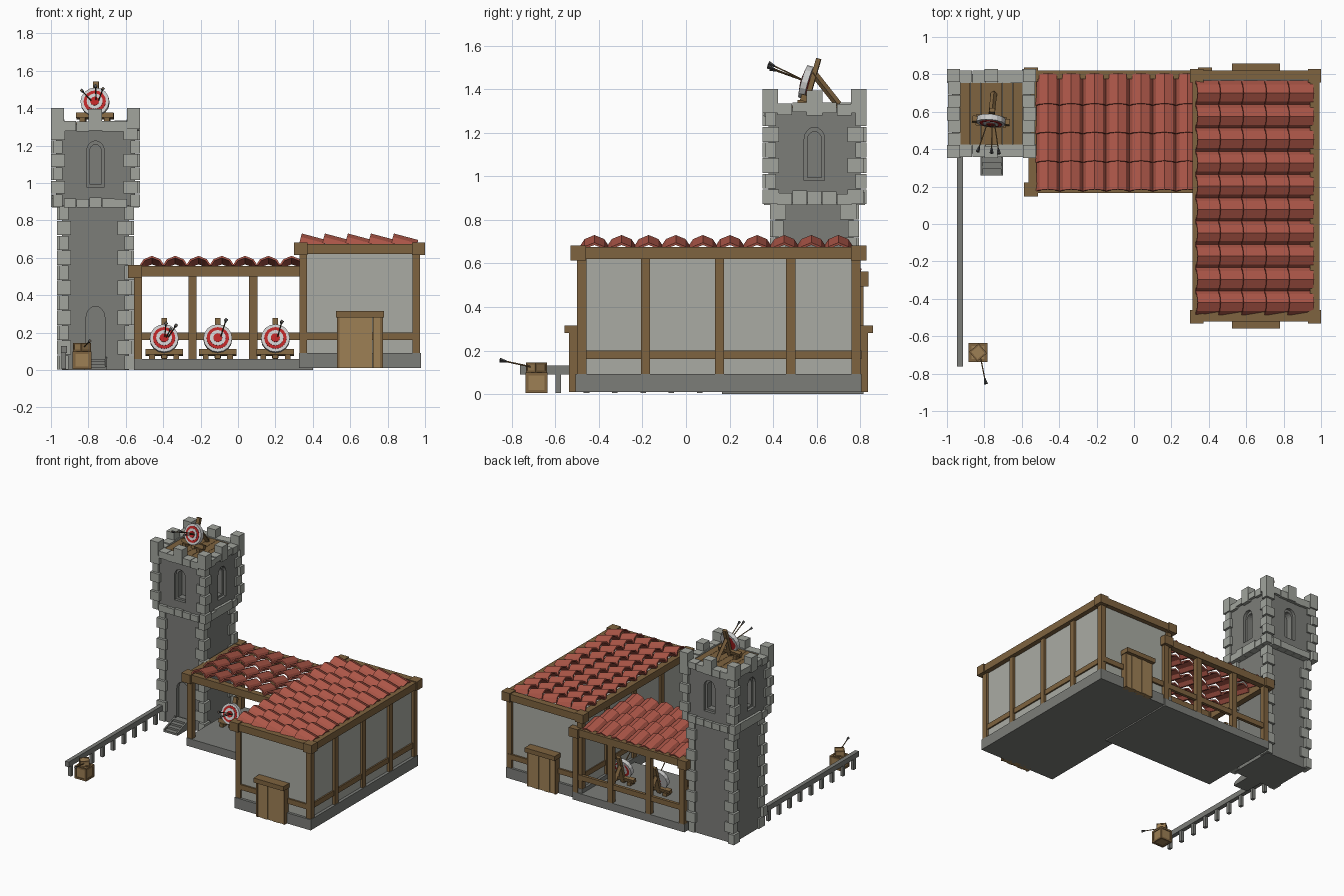
import bpy, bmesh, math, random
from mathutils import Matrix, Vector

if "Cube" in bpy.data.objects:
    bpy.data.objects.remove(bpy.data.objects["Cube"])
random.seed(4)
T, R = Matrix.Translation, Matrix.Rotation


def mat(name, r, g, b):
    m = bpy.data.materials.new(name)
    m.diffuse_color = (r, g, b, 1)
    m.use_nodes = True
    m.node_tree.nodes["Principled BSDF"].inputs["Base Color"].default_value = m.diffuse_color
    return m


WOOD = mat("timber", .21, .125, .05)
PLANK = mat("plank", .34, .215, .09)
TILE = mat("roof_tile", .42, .095, .065)
STONE = mat("dark_stone", .2, .205, .19)
LIGHT = mat("light_stone", .36, .375, .34)
WALL = mat("plaster", .40, .41, .37)
RED = mat("target_red", .5, .02, .02)
WHITE = mat("target_white", .6, .6, .58)
IRON = mat("dark_metal", .07, .07, .07)


class Part:
    """Collects simple solids into one mesh object."""
    def __init__(self, name, material, frame=Matrix()):
        self.name, self.mat, self.frame, self.bm = name, material, frame, bmesh.new()

    def box(self, x0, x1, y0, y1, z0, z1, m=Matrix()):
        s = Matrix.Diagonal((x1 - x0, y1 - y0, z1 - z0, 1))
        c = T(((x0 + x1) / 2, (y0 + y1) / 2, (z0 + z1) / 2))
        bmesh.ops.create_cube(self.bm, size=1, matrix=self.frame @ m @ c @ s)

    def rod(self, a, b, r0, r1=None, n=6):
        a, b = Vector(a), Vector(b)
        q = (b - a).to_track_quat('Z', 'Y').to_matrix().to_4x4()
        bmesh.ops.create_cone(self.bm, cap_ends=True, segments=n, radius1=r0,
                              radius2=r0 if r1 is None else r1, depth=(b - a).length,
                              matrix=self.frame @ T((a + b) / 2) @ q)

    def prism(self, pts, depth, m=Matrix()):
        # profile in local x/z, extruded along +y
        lo = [self.bm.verts.new(self.frame @ m @ Vector((x, 0, z))) for x, z in pts]
        hi = [self.bm.verts.new(self.frame @ m @ Vector((x, depth, z))) for x, z in pts]
        self.bm.faces.new(lo)
        self.bm.faces.new(hi[::-1])
        for i in range(len(pts)):
            j = (i + 1) % len(pts)
            self.bm.faces.new((lo[j], lo[i], hi[i], hi[j]))

    def done(self):
        bmesh.ops.recalc_face_normals(self.bm, faces=self.bm.faces)
        me = bpy.data.meshes.new(self.name)
        self.bm.to_mesh(me)
        self.bm.free()
        me.materials.append(self.mat)
        ob = bpy.data.objects.new(self.name, me)
        bpy.context.collection.objects.link(ob)
        return ob


def arch(hw, z0, z1):
    # pointed-round arch outline
    top = [(hw * math.cos(a), z1 - hw * 1.15 + hw * 1.15 * math.sin(a))
           for a in (math.pi * k / 8 for k in range(9))]
    return [(-hw, z0), (hw, z0)] + top


# ---- Tower ----
C = T((-.762, .59, 0))
core = Part("tower_walls", STONE, C)
core.box(-.18, .18, -.18, .18, 0, .9)
core = core.done()
head = Part("tower_head", STONE, C)
head.box(-.212, .212, -.212, .212, .88, 1.315)
head = head.done()
cut_door, cut_win = Part("door_cutter", STONE, C), Part("window_cutter", STONE, C)
cut_door.prism(arch(.05, .05, .34), .05, T((0, -.2, 0)))
for k in range(4):
    cut_win.prism(arch(.047, .98, 1.225), .04, R(k * math.pi / 2, 4, 'Z') @ T((0, -.23, 0)))
    cut_win.prism(arch(.033, .995, 1.205), .06, R(k * math.pi / 2, 4, 'Z') @ T((0, -.20, 0)))
for ob, cut in ((core, cut_door.done()), (head, cut_win.done())):
    cut.hide_render = True
    mod = ob.modifiers.new("recess", 'BOOLEAN')
    mod.operation, mod.object, mod.solver = 'DIFFERENCE', cut, 'EXACT'
    mod.use_self = True
    me = bpy.data.meshes.new_from_object(ob.evaluated_get(bpy.context.evaluated_depsgraph_get()))
    ob.modifiers.clear()
    ob.data = me
    bpy.data.objects.remove(cut)

# Corner stones, stone bands and battlements
q = Part("tower_corner_stones", LIGHT, C)
b = Part("tower_stone_bands", LIGHT, C)
mer = Part("tower_battlements", LIGHT, C)
for k in range(4):
    m = R(k * math.pi / 2, 4, 'Z')
    for z0, z1, n, out in ((.0, .88, 11, .205), (.87, 1.30, 6, .238)):
        h = (z1 - z0) / n
        for i in range(n):
            big = (i + k) % 2
            o = out if big else out - .012
            a, c = (.075, .05) if big else (.05, .075)
            q.box(-o, -o + a, -o, -o + c, z0 + i * h + .002, z0 + (i + 1) * h - .002, m)
    for i in range(5):
        x = -.17 + i * .068
        j = random.uniform(-.012, .012)
        b.box(x + .001, x + .067, -.232, -.15, .868, .925 + j, m)
        b.box(x + .001, x + .067, -.232, -.165, 1.285 + j, 1.335 + j / 2, m)
    mer.box(-.238, -.168, -.238, -.168, 1.29, 1.40, m)
    mer.box(-.036, .036, -.238, -.172, 1.28, 1.395, m)
for p in (q, b, mer):
    p.done()
f = Part("tower_floor", WOOD, C)
for i in range(6):
    f.box(-.17 + i * .057, -.115 + i * .057, -.17, .17, 1.30, 1.325)
f.done()
s = Part("tower_steps", STONE, C)
for i in range(4):
    s.box(-.05, .05, -.33 + i * .035, -.17, 0, .015 * (i + 1))
for x in (-.06, .05):
    s.prism([(.33, 0), (.33, .02), (.19, .07), (.17, 0)], .012, T((x, 0, 0)) @ R(-math.pi / 2, 4, 'Z'))
s.done()

# ---- Fence running out from the tower ----
f = Part("fence", STONE)
f.box(-.947, -.915, -.762, .42, .09, .13)
for i in range(9):
    y = -.73 + i * .13
    f.box(-.943, -.919, y, y + .026, .005, .1)
f.done()

# ---- Open hall ----
p = Part("hall_base", STONE)
p.box(-.556, .40, .165, .815, 0, .06)
p.done()
p = Part("hall_frame", WOOD)
for y in (.165, .775):
    p.box(-.56, .38, y, y + .045, .50, .557)
p.box(-.565, -.52, .165, .815, .50, .557)
for x in (-.555, -.265, .06, .36):
    p.box(x, x + .043, .775, .815, .06, .51)
p.box(-.555, -.512, .17, .212, .06, .51)
p.box(-.55, .38, .785, .808, .16, .2)
for x, y in ((-.55, .185), (-.55, .8), (.38, .8)):
    p.box(x - .038, x + .038, y - .038, y + .038, .493, .562)
p.done()

# ---- Closed house ----
p = Part("house_base", STONE)
p.box(.326, .978, -.507, .805, .01, .092)
p.done()
p = Part("house_walls", WALL)
p.box(.345, .955, -.487, .787, .05, .645)
p.done()
p = Part("house_frame", WOOD)
for x in (.328, .932):
    for y in (-.5, -.207, .133, .46, .76):
        p.box(x, x + .042, y, y + .042, .09, .63)
    p.box(x + .01, x + .034, -.49, .79, .16, .2)
for x in (.312, .942):
    p.box(x, x + .05, -.52, .82, .62, .675)
for y in (-.52, .772):
    p.box(.312, .992, y, y + .05, .62, .675)
    p.box(.34, .96, y + .02, y + .034, .16, .2)
for x in (.336, .965):
    for y in (-.495, .793):
        p.box(x - .036, x + .036, y - .036, y + .036, .614, .682)
p.done()

# Doors front and back
d, l = Part("doors", PLANK), Part("door_lintels", WOOD)
for m in (T((.652, -.487, 0)), T((.652, .787, 0)) @ R(math.pi, 4, 'Z')):
    for i in range(5):
        x = -.115 + i * .046
        d.box(x, x + .045, -.045 - .004 * (i % 2), 0, .01, .285, m)
    l.box(-.128, .128, -.072, 0, .28, .315, m)
    for x in (-.122, .108):
        l.box(x, x + .014, -.05, 0, .01, .29, m)
d.done()
l.done()


# ---- Clay tile roofs: tilted arched tiles ----
def roof(name, frame, cols, rows, pitch, tilt):
    w = .066
    outer = [(-w, 0), (-.045, .033), (0, .052), (.045, .033), (w, 0)]
    inner = [(x * .84, z * .78) for x, z in outer[::-1]]
    r = Part(name, TILE, frame)
    for c in range(cols):
        for k in range(rows):
            r.prism(outer + inner, pitch + .012,
                    T((c * .1245, k * pitch, 0)) @ R(-tilt, 4, 'X'))
    r.done()


roof("hall_roof_tiles", T((-.46, .175, .56)), 7, 4, .153, .21)
roof("house_roof_tiles", T((.328, .70, .68)) @ R(-math.pi / 2, 4, 'Z'), 10, 5, .123, .26)


# ---- Archery targets ----
def arrows(name, frame, pairs):
    sh, fl = Part(name + "_shafts", WOOD, frame), Part(name + "_fletching", IRON, frame)
    for a, t in pairs:
        a, t = Vector(a), Vector(t)
        sh.rod(a, t, .0035)
        fl.rod(a + (t - a) * .8, t, .004, .011, 4)
    sh.done()
    fl.done()


def target(name, pos, yaw, tails):
    base = T(pos) @ R(yaw, 4, 'Z')
    lean = R(-.28, 4, 'X')
    st = Part(name + "_stand", WOOD, base)
    st.box(-.015, .015, -.008, .014, 0, .225, lean)
    st.box(-.1, .1, -.018, .012, .02, .05, lean)
    for x in (-.08, .05):
        st.box(x, x + .03, -.025, .035, 0, .025)
    st.rod((0, .04, .15), (0, .155, .005), .017, n=4)
    st.done()
    for i, r in enumerate((.077, .06, .043, .024)):
        disc = Part("%s_ring_%d" % (name, i + 1), (WHITE, RED)[i % 2], base @ lean)
        disc.rod((0, -.008, .105), (0, -.038 - .003 * i, .105), r, n=16)
        disc.done()
    arrows(name, base, [((x * .35, -.01, .11 + z * .1), (x, -.165, .11 + z)) for x, z in tails])


target("tower_target", (-.765, .545, 1.325), -.1, [(-.055, .06), (.02, .085), (.06, .07)])
target("target_left", (-.395, .475, .06), 0, [(.01, .08), (.065, .07), (.035, .05)])
target("target_middle", (-.108, .475, .06), 0, [(.045, .1)])
target("target_right", (.2, .475, .06), 0, [(.035, .09)])


# ---- Crates with a stray arrow ----
def crate(name, m, h, z0, z1, t):
    body, rim = Part(name + "_body", PLANK, m), Part(name + "_rim", WOOD, m)
    body.box(-h + t / 3, h - t / 3, -h + t / 3, h - t / 3, z0 + t / 3, z1 - t / 3)
    for k in range(4):
        r = R(k * math.pi / 2, 4, 'Z')
        rim.box(-h, -h + t, -h, -h + t, z0, z1, r)
        for z in (z0, z1 - t):
            rim.box(-h + t, h - t, -h, -h + t, z, z + t, r)
    body.done()
    rim.done()


K = T((-.834, -.687, 0))
crate("crate", K, .05, .005, .1, .014)
crate("small_crate", K @ R(.7, 4, 'Z'), .034, .1, .145, .009)
arrows("crate_arrow", K, [((.01, -.01, .122), (.042, -.168, .156))])
